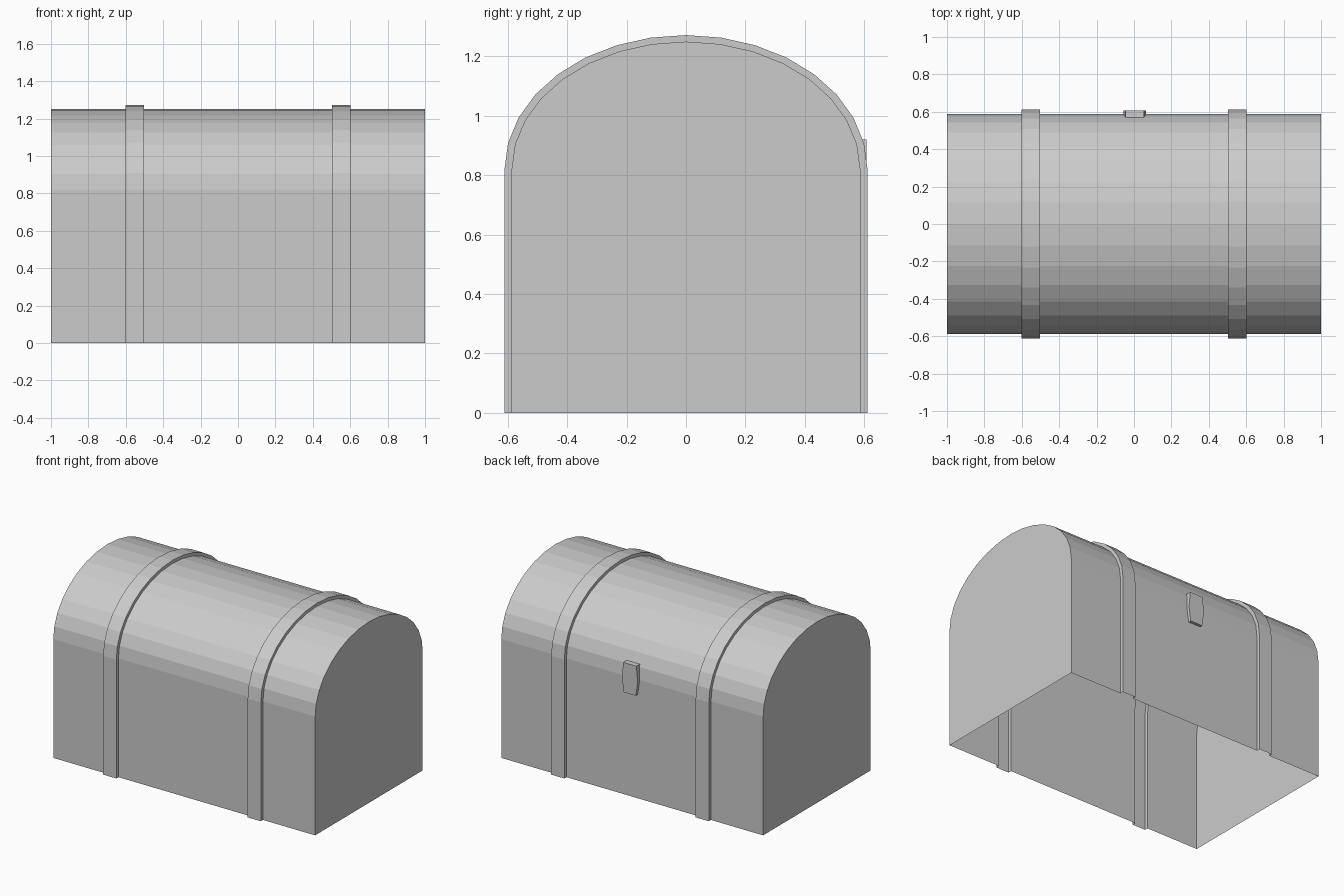
import bpy
import math

if "Cube" in bpy.data.objects:
    bpy.data.objects.remove(bpy.data.objects["Cube"])

HALF_W, SPRING, RISE = 0.587, 0.82, 0.43
STRAP = 0.024
SEGS = 16


def profile(offset=0.0):
    """Straight walls with a faceted elliptical arch on top, open below."""
    w, r = HALF_W + offset, RISE + offset * 0.92
    arch = [(w * math.cos(math.pi * i / SEGS), SPRING + r * math.sin(math.pi * i / SEGS))
            for i in range(SEGS + 1)]
    return [(w, 0.0)] + arch + [(-w, 0.0)]


def make_object(name, verts, faces):
    mesh = bpy.data.meshes.new(name)
    mesh.from_pydata(verts, [], faces)
    mesh.update()
    obj = bpy.data.objects.new(name, mesh)
    bpy.context.collection.objects.link(obj)
    return obj


def loft(name, stations, cap=None):
    """Skin the profile through (x, offset) stations; cap the first or last ring."""
    verts, faces = [], []
    for x, offset in stations:
        verts += [(x, y, z) for y, z in profile(offset)]
    n = len(profile())
    for s in range(len(stations) - 1):
        for i in range(n - 1):
            a, b = s * n + i, (s + 1) * n + i
            faces.append((a, a + 1, b + 1, b))
    if cap == "first":
        faces.append(tuple(reversed(range(n))))
    elif cap == "last":
        faces.append(tuple(range(len(verts) - n, len(verts))))
    return make_object(name, verts, faces)


# Chest shell: open underneath, interrupted where the straps rise out of it
loft("chest_left", [(-1.0, 0), (-0.602, 0)], "first")
loft("chest_middle", [(-0.502, 0), (0.502, 0)])
loft("chest_right", [(0.602, 0), (1.0, 0)], "last")

# Raised hollow straps
for side, label in ((-1, "left"), (1, "right")):
    a, b = sorted((side * 0.502, side * 0.602))
    loft("strap_" + label, [(a, 0), (a, STRAP), (b, STRAP), (b, 0)])


# Six-sided latch plate on the back, its rear edge following the shell
def shell_y(z):
    t = max(0.0, (z - SPRING) / RISE)
    return HALF_W * math.sqrt(1 - t * t)


outline = [(-0.05, 0.92), (-0.06, 0.81), (-0.046, 0.715),
           (0.046, 0.715), (0.06, 0.81), (0.05, 0.92)]
front = [(x + 0.004, 0.607, z) for x, z in outline]
rear = [(x + 0.004, shell_y(z) - 0.002, z) for x, z in outline]
sides = [(i, i + 6, (i + 1) % 6 + 6, (i + 1) % 6) for i in range(6)]
make_object("latch", front + rear, [tuple(range(6))] + sides)
